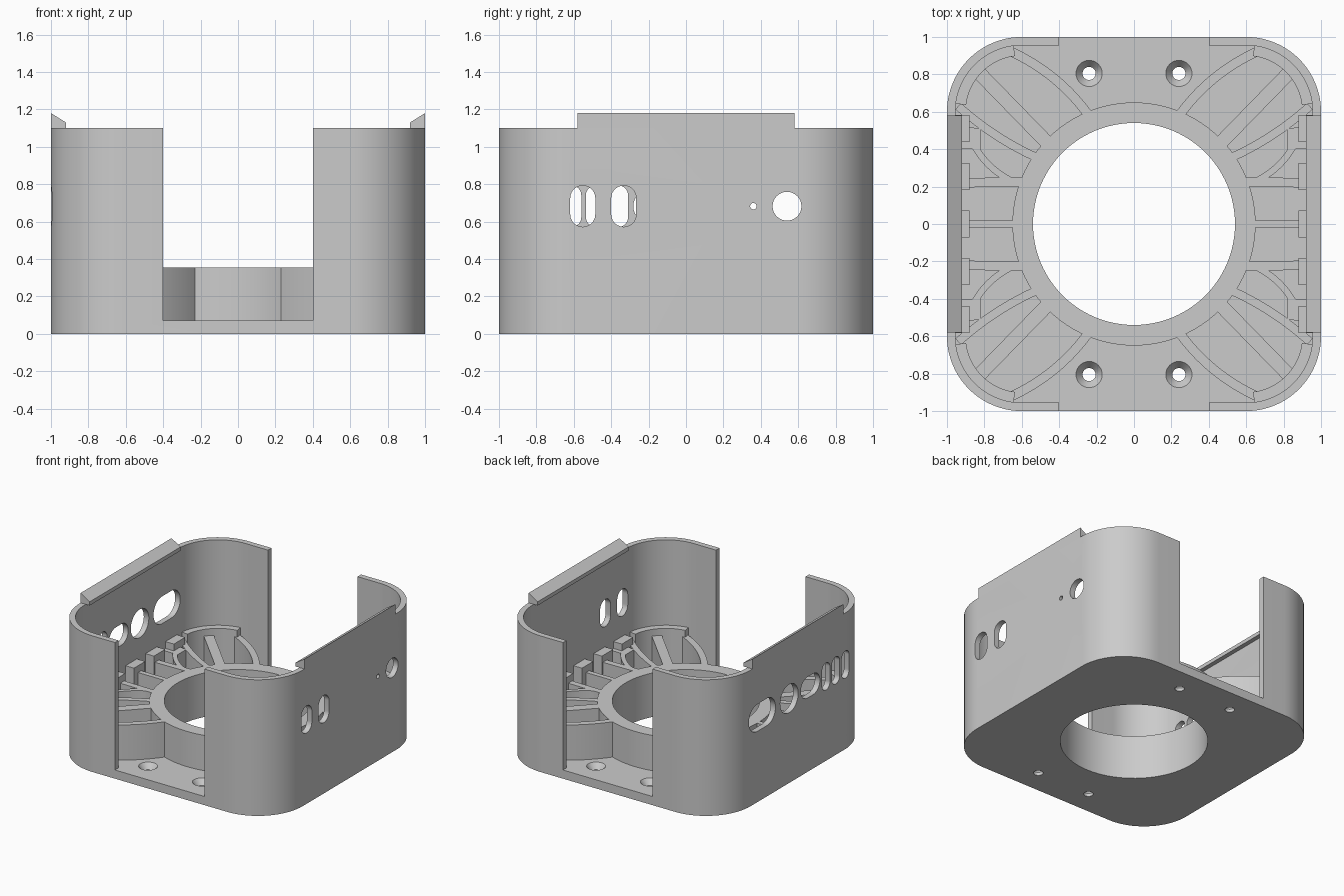
import bpy, bmesh, math
from mathutils import Vector

cube = bpy.data.objects.get("Cube")
if cube:
    bpy.data.objects.remove(cube, do_unlink=True)

grey = bpy.data.materials.new("light_grey_plastic")
grey.use_nodes = True
COLOUR = (0.6, 0.6, 0.6, 1)
grey.diffuse_color = COLOUR
grey.node_tree.nodes["Principled BSDF"].inputs["Base Color"].default_value = COLOUR

TOP, FLOOR, RIB, PAD = 1.10, 0.07, 0.355, 0.41
WALL, HOLE_R, RING_R = 0.045, 0.54, 0.65
QUADS = [(1, 1), (-1, 1), (-1, -1), (1, -1)]


def make(name, bm):
    bmesh.ops.recalc_face_normals(bm, faces=bm.faces[:])
    mesh = bpy.data.meshes.new(name)
    bm.to_mesh(mesh)
    bm.free()
    mesh.materials.append(grey)
    ob = bpy.data.objects.new(name, mesh)
    bpy.context.collection.objects.link(ob)
    return ob


def smooth(ob):
    bpy.ops.object.select_all(action="DESELECT")
    ob.select_set(True)
    bpy.context.view_layer.objects.active = ob
    bpy.ops.object.shade_smooth_by_angle(angle=math.radians(30))


def prism(name, outline, a, b, place):
    """Extrude a 2D outline from a to b; place maps (u, v, w) to a 3D point."""
    bm = bmesh.new()
    ends = [[bm.verts.new(place(u, v, w)) for u, v in outline] for w in (a, b)]
    for end in ends:
        bm.faces.new(end)
    n = len(outline)
    for i in range(n):
        j = (i + 1) % n
        bm.faces.new((ends[0][i], ends[0][j], ends[1][j], ends[1][i]))
    return make(name, bm)


def upright(u, v, w):
    return (u, v, w)


def sideways(u, v, w):
    return (w, u, v)


def arc(cx, cy, r, a0, a1, n):
    return [(cx + r * math.cos(math.radians(a0 + (a1 - a0) * i / n)),
             cy + r * math.sin(math.radians(a0 + (a1 - a0) * i / n))) for i in range(n + 1)]


def circle(cx, cy, r, n=64):
    return arc(cx, cy, r, 0, 360, n)[:-1]


def rounded_rect(cx, cy, hx, hy, r, n=20):
    pts = []
    for k, (sx, sy) in enumerate(QUADS):
        pts += arc(cx + sx * (hx - r), cy + sy * (hy - r), r, 90 * k, 90 * k + 90, n)
    # drop coincident points where a straight side has no length
    return [p for i, p in enumerate(pts)
            if (Vector(p) - Vector(pts[i - 1])).length > 1e-5]


def box(name, x0, x1, y0, y1, z0, z1):
    return prism(name, [(x0, y0), (x1, y0), (x1, y1), (x0, y1)], z0, z1, upright)


def cut(ob, cutters):
    for c in cutters:
        c.hide_render = True
        mod = ob.modifiers.new("cut", "BOOLEAN")
        mod.operation, mod.solver, mod.object = "DIFFERENCE", "EXACT", c
    deps = bpy.context.evaluated_depsgraph_get()
    mesh = bpy.data.meshes.new_from_object(ob.evaluated_get(deps))
    ob.modifiers.clear()
    ob.data = mesh
    for c in cutters:
        bpy.data.objects.remove(c, do_unlink=True)


def curve(p0, p1, p2, n=14):
    p0, p1, p2 = Vector(p0), Vector(p1), Vector(p2)
    return [p0 * (1 - t) ** 2 + p1 * 2 * t * (1 - t) + p2 * t * t
            for t in (i / n for i in range(n + 1))]


def strip(path, width):
    """Outline of a rib of constant width along a path."""
    left, right = [], []
    for i, p in enumerate(path):
        d = (path[min(i + 1, len(path) - 1)] - path[max(i - 1, 0)]).normalized()
        side = Vector((-d.y, d.x)) * width / 2
        left.append(tuple(p + side))
        right.append(tuple(p - side))
    return left + right[::-1]


# Housing: rounded box, hollowed, open at front and back
body = prism("housing", rounded_rect(0, 0, 1, 1, 0.4), 0, TOP, upright)
inner = 1 - WALL
cutters = [
    prism("cut_inside", rounded_rect(0, 0, inner, inner, 0.4 - WALL), FLOOR, 2, upright),
    box("cut_openings", -0.4, 0.4, -2, 2, FLOOR, 2),
    prism("cut_centre", circle(0, 0, HOLE_R, 96), -1, 1, upright),
]

# Countersunk screw holes in the floor
for sx, sy in QUADS:
    x, y = sx * 0.24, sy * 0.805
    profile = [(0.035, -0.1), (0.035, 0.025), (0.07, FLOOR), (0.07, 0.2)]
    bm = bmesh.new()
    rings = [[bm.verts.new((px, py, z)) for px, py in circle(x, y, r, 32)] for r, z in profile]
    for a, b in zip(rings, rings[1:]):
        for i in range(32):
            j = (i + 1) % 32
            bm.faces.new((a[i], a[j], b[j], b[i]))
    bm.faces.new(rings[0])
    bm.faces.new(rings[-1])
    cutters.append(make("cut_screw", bm))

# Ports in the side walls: side, y, half width, half height
PORT_Z = 0.682
PORTS = [
    (1, -0.552, 0.067, 0.11), (1, -0.333, 0.067, 0.11),
    (1, 0.36, 0.017, 0.017), (1, 0.54, 0.077, 0.077),
    (-1, 0.455, 0.17, 0.11), (-1, 0.11, 0.115, 0.115), (-1, -0.16, 0.122, 0.085),
    (-1, -0.36, 0.05, 0.11), (-1, -0.485, 0.05, 0.11), (-1, -0.61, 0.05, 0.11),
]
for side, y, hw, hh in PORTS:
    outline = rounded_rect(y, PORT_Z, hw, hh, min(hw, hh), 10)
    cutters.append(prism("cut_port", outline, side * 0.8, side * 1.2, sideways))
cut(body, cutters)
smooth(body)

# Central ring
ring = prism("centre_ring", circle(0, 0, RING_R, 96), FLOOR - 0.02, RIB, upright)
cut(ring, [prism("cut_ring", circle(0, 0, HOLE_R, 96), -1, 1, upright)])
smooth(ring)

# Curved ribs, diagonal ribs and corner brackets, mirrored to each quarter
RIBS = [
    ("outer_rib", curve((0.245, 0.585), (0.41, 0.81), (0.665, 0.925)), 0.05),
    ("diagonal_rib", curve((0.45, 0.42), (0.64, 0.61), (0.84, 0.82), 1), 0.075),
    ("inner_rib", curve((0.53, 0.36), (0.75, 0.46), (0.94, 0.63)), 0.045),
    ("petal_rib", curve((0.62, 0.215), (0.78, 0.28), (0.86, 0.43)), 0.035),
    ("side_rib", curve((0.6, 0.225), (0.75, 0.225), (0.96, 0.22), 1), 0.05),
]
for sx, sy in QUADS:
    def mirrored(u, v, w):
        return (sx * u, sy * v, w)

    for name, path, width in RIBS:
        smooth(prism(name, strip(path, width), FLOOR - 0.02, RIB, mirrored))
    bracket = arc(0.6, 0.6, 0.365, 7, 83, 20) + arc(0.6, 0.6, 0.3, 83, 7, 20)
    smooth(prism("corner_bracket", bracket, FLOOR - 0.02, PAD, mirrored))
    prism("petal_end", [(0.82, 0.4), (0.97, 0.4), (0.97, 0.53), (0.82, 0.51)],
          FLOOR - 0.02, RIB, mirrored)

# Side walls: middle rib, support blocks and the sloped lip
for side in (-1, 1):
    def along(u, v, w):
        return (side * u, w, v)

    box("middle_rib", side * 0.6, side * 0.97, -0.02, 0.02, FLOOR - 0.02, RIB)
    for y in (-0.51, -0.255, 0, 0.255, 0.51):
        box("support_block", side * 0.88, side * 0.97, y - 0.072, y + 0.072, FLOOR - 0.02, PAD)
    lip = [(1, TOP), (1, 1.18), (0.92, 1.13), (0.92, TOP)]
    prism("lip", lip, -0.58, 0.58, along)
